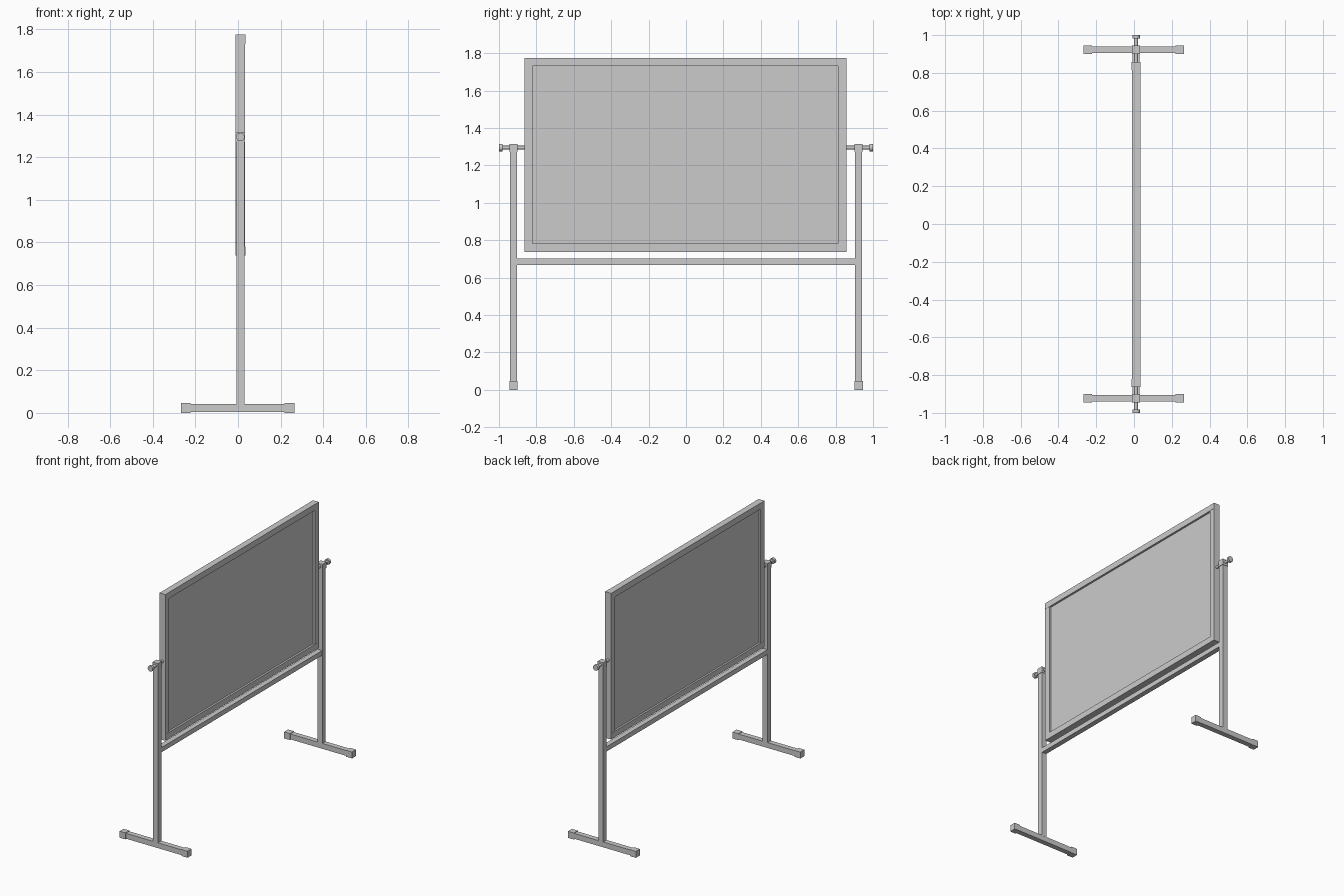
import bpy, math

if "Cube" in bpy.data.objects:
    bpy.data.objects.remove(bpy.data.objects["Cube"])

CX = 0.011  # posts and board sit slightly off the centre line


def box(name, x0, x1, y0, y1, z0, z1):
    bpy.ops.mesh.primitive_cube_add(size=1, location=((x0 + x1) / 2, (y0 + y1) / 2, (z0 + z1) / 2))
    ob = bpy.context.object
    ob.name = name
    ob.scale = (x1 - x0, y1 - y0, z1 - z0)
    bpy.ops.object.transform_apply(location=False, rotation=False, scale=True)
    return ob


def rod(name, y0, y1, radius, z=1.295):
    bpy.ops.mesh.primitive_cylinder_add(vertices=20, radius=radius, depth=abs(y1 - y0),
                                        location=(CX, (y0 + y1) / 2, z),
                                        rotation=(math.pi / 2, 0, 0))
    ob = bpy.context.object
    ob.name = name
    bpy.ops.object.shade_smooth_by_angle()
    return ob


# Stand: post, cap, foot with end caps, pivot rod and knob on each side
for s, side in ((-1, "left"), (1, "right")):
    def span(a, b):
        return sorted((s * a, s * b))

    box("post_" + side, CX - 0.019, CX + 0.019, *span(0.903, 0.941), 0.04, 1.272)
    box("post_cap_" + side, CX - 0.022, CX + 0.022, *span(0.9, 0.944), 1.272, 1.315)
    box("foot_" + side, -0.225, 0.222, *span(0.904, 0.941), 0.004, 0.042)
    box("foot_cap_rear_" + side, -0.268, -0.222, *span(0.9, 0.945), 0, 0.046)
    box("foot_cap_front_" + side, 0.219, 0.265, *span(0.9, 0.945), 0, 0.046)
    rod("pivot_rod_" + side, s * 0.855, s * 0.985, 0.01)
    rod("knob_" + side, s * 0.982, s * 1.0, 0.02)

# Cross bar joining the posts
box("cross_bar", CX - 0.018, CX + 0.018, -0.905, 0.905, 0.668, 0.702)

# Board frame: rails, stiles and corner blocks around a recessed panel
Y0, Y1, Z0, Z1, W = -0.864, 0.857, 0.738, 1.775, 0.043
X0, X1 = CX - 0.022, CX + 0.023
for name, z in (("bottom", Z0), ("top", Z1 - W)):
    box("frame_rail_" + name, X0, X1, Y0 + W, Y1 - W, z, z + W)
    for side, y in (("left", Y0), ("right", Y1 - W)):
        box(f"frame_corner_{name}_{side}", X0 - 0.001, X1 + 0.001, y, y + W, z, z + W)
for side, y in (("left", Y0), ("right", Y1 - W)):
    box("frame_stile_" + side, X0, X1, y, y + W, Z0 + W, Z1 - W)
box("board_panel", CX - 0.009, CX + 0.009, Y0 + W - 0.004, Y1 - W + 0.004, Z0 + W - 0.004, Z1 - W + 0.004)
